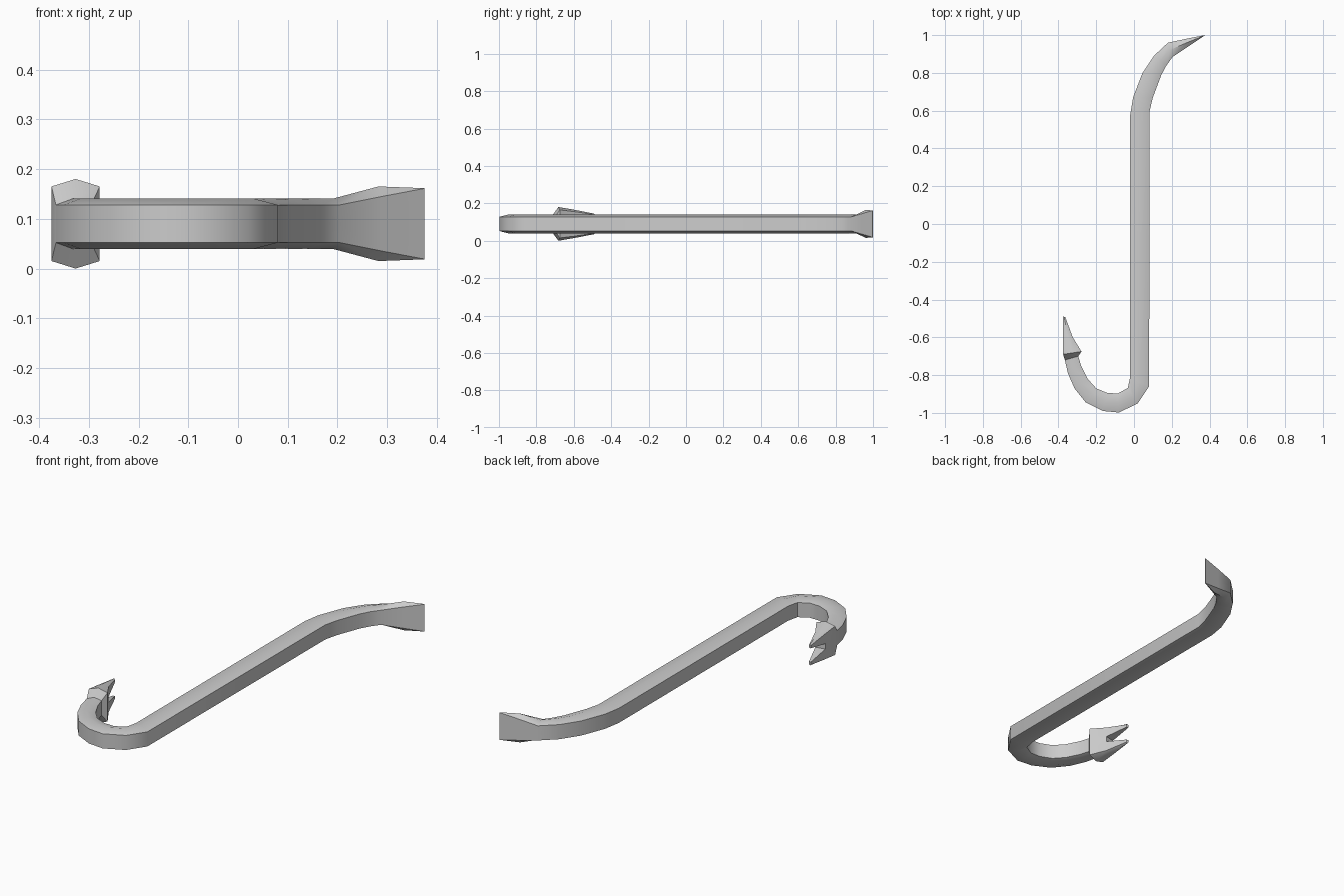
import bpy, bmesh
from math import radians

if "Cube" in bpy.data.objects:
    bpy.data.objects.remove(bpy.data.objects["Cube"])

MID_Z = 0.09


def loft_half(name, rings):
    """Skin the upper half of a ridged bar, then mirror it in z.
    ring = (left xy, right xy, inner z, side z, ridge z)"""
    bm = bmesh.new()
    loops = []
    for (lx, ly), (rx, ry), zi, zs, zp in rings:
        pts = [(lx, ly, zi), (lx, ly, zs), ((lx + rx) / 2, (ly + ry) / 2, zp),
               (rx, ry, zs), (rx, ry, zi)]
        loops.append([bm.verts.new(p) for p in pts])
    for i in range(len(loops) - 1):
        a, b = loops[i], loops[i + 1]
        for k in range(4):
            bm.faces.new((a[k], a[k + 1], b[k + 1], b[k]))
        if rings[i + 1][2] > 0:               # inner wall of the notch
            bm.faces.new((a[4], a[0], b[0], b[4]))
    bm.faces.new(loops[-1])                   # end cap
    bmesh.ops.remove_doubles(bm, verts=bm.verts[:], dist=1e-4)
    bmesh.ops.dissolve_degenerate(bm, edges=bm.edges[:], dist=1e-4)
    bmesh.ops.recalc_face_normals(bm, faces=bm.faces[:])
    me = bpy.data.meshes.new(name)
    bm.to_mesh(me)
    bm.free()
    me.shade_smooth()
    me.set_sharp_from_angle(angle=radians(40))
    ob = bpy.data.objects.new(name, me)
    bpy.context.collection.objects.link(ob)
    ob.location.z = MID_Z
    m = ob.modifiers.new("mirror", 'MIRROR')
    m.use_axis = (False, False, True)
    m.use_mirror_merge = True
    m.merge_threshold = 0.0005
    return ob


# Bar: outer and inner outline pairs from the hook, up the shaft, to the bend
neck = ((-0.366, -0.72), (-0.295, -0.70))
outline = [
    neck,
    ((-0.35, -0.79), (-0.28, -0.75)),
    ((-0.315, -0.87), (-0.245, -0.82)),
    ((-0.255, -0.945), (-0.20, -0.87)),
    ((-0.165, -0.99), (-0.14, -0.895)),
    ((-0.08, -0.998), (-0.085, -0.897)),
    ((0.02, -0.95), (-0.033, -0.868)),
    ((0.08, -0.86), (-0.02, -0.81)),
    ((0.083, 0.60), (-0.02, 0.58)),
    ((0.10, 0.67), (-0.005, 0.67)),
    ((0.145, 0.79), (0.045, 0.80)),
    ((0.205, 0.885), (0.18, 0.96)),
]
outline.insert(-1, ((0.172, 0.84), (0.105, 0.89)))
bar = [(a, b, 0, 0.038, 0.051) for a, b in outline]
# Flared chisel end
bar.append(((0.29, 0.942), (0.275, 0.98), 0, 0.055, 0.075))
bar.append(((0.375, 0.998), (0.374, 1.0), 0, 0.071, 0.0715))
loft_half("bar", bar)

# Forked claw on the hook
loft_half("claw", [
    (*neck, 0, 0.038, 0.051),
    ((-0.375, -0.69), (-0.278, -0.675), 0, 0.075, 0.09),
    ((-0.375, -0.61), (-0.324, -0.60), 0, 0.066, 0.077),
    ((-0.375, -0.61), (-0.324, -0.60), 0.014, 0.066, 0.077),
    ((-0.375, -0.49), (-0.364, -0.492), 0.036, 0.05, 0.055),
])
